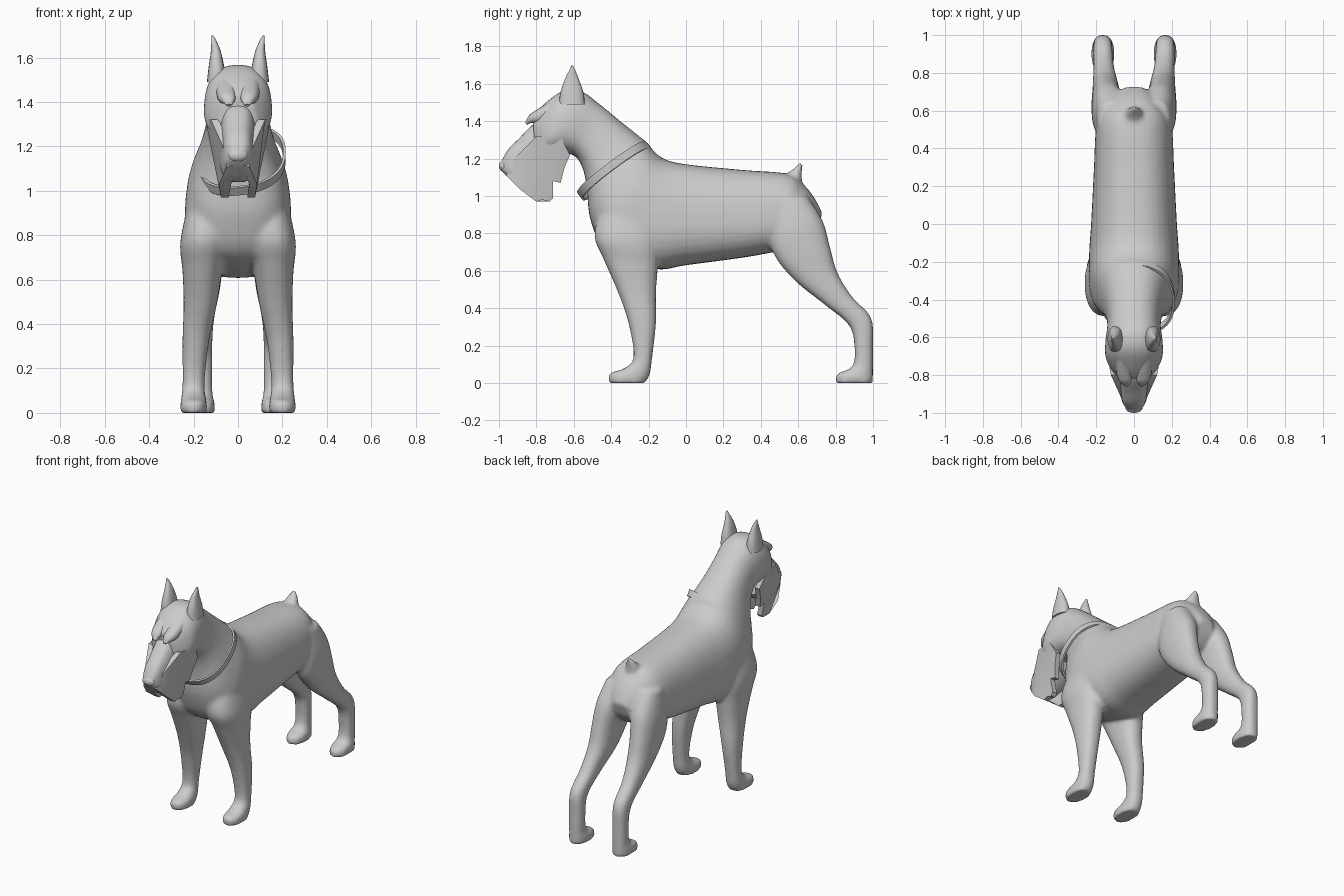
import bpy, bmesh, math
from mathutils import Vector

cube = bpy.data.objects.get("Cube")
if cube:
    bpy.data.objects.remove(cube, do_unlink=True)

grey = bpy.data.materials.new("light grey")
grey.use_nodes = True
colour = (0.6, 0.6, 0.6, 1)
grey.diffuse_color = colour
grey.node_tree.nodes["Principled BSDF"].inputs["Base Color"].default_value = colour


def signed_power(value, power):
    return math.copysign(abs(value) ** power, value)


def smooth_sections(sections, steps):
    """Run a smooth curve through every value of the given cross-sections."""
    rows = [Vector(row) for row in sections]
    result = []
    for i in range(len(rows) - 1):
        before, start = rows[max(i - 1, 0)], rows[i]
        end, after = rows[i + 1], rows[min(i + 2, len(rows) - 1)]
        for step in range(steps):
            t = step / steps
            tangent_in = (end - before) / 2
            tangent_out = (after - start) / 2
            bend = 3 * (end - start) - 2 * tangent_in - tangent_out
            twist = 2 * (start - end) + tangent_in + tangent_out
            result.append(start + tangent_in * t + bend * t * t + twist * t ** 3)
    return result + [rows[-1]]


def bridge_rings(bm, rings, closed=False):
    pairs = list(zip(rings, rings[1:]))
    if closed:
        pairs.append((rings[-1], rings[0]))
    for first, second in pairs:
        for i in range(len(first)):
            j = (i + 1) % len(first)
            bm.faces.new((first[i], first[j], second[j], second[i]))


def loft(bm, sections, side=1, power=0.85, taper=0, sides=32, steps=5):
    """Each section: first edge (y, z), second edge (y, z), centre x, half width."""
    rings = []
    for y0, z0, y1, z1, centre, half_width in smooth_sections(sections, steps):
        ring = []
        for i in range(sides):
            angle = math.tau * i / sides
            along = signed_power(math.cos(angle), power)
            across = signed_power(math.sin(angle), power) * (1 - taper * along)
            ring.append(bm.verts.new((
                side * (centre + half_width * across),
                (y0 + y1) / 2 + along * (y0 - y1) / 2,
                (z0 + z1) / 2 + along * (z0 - z1) / 2)))
        rings.append(ring)
    bridge_rings(bm, rings)
    bm.faces.new(rings[0])
    bm.faces.new(rings[-1])


def finish(name, bm, angle=40):
    bmesh.ops.recalc_face_normals(bm, faces=bm.faces[:])
    mesh = bpy.data.meshes.new(name)
    bm.to_mesh(mesh)
    bm.free()
    mesh.materials.append(grey)
    obj = bpy.data.objects.new(name, mesh)
    bpy.context.collection.objects.link(obj)
    bpy.ops.object.select_all(action='DESELECT')
    obj.select_set(True)
    bpy.context.view_layer.objects.active = obj
    bpy.ops.object.shade_smooth_by_angle(angle=math.radians(angle))
    return obj


# Trunk, neck and skull: upper edge, lower edge, centre, half width
trunk = [
    (.73, .91, .7, .82, 0, .06),
    (.68, 1, .65, .76, 0, .12),
    (.62, 1.07, .57, .72, 0, .17),
    (.54, 1.12, .47, .7, 0, .2),
    (.3, 1.14, .3, .67, 0, .21),
    (0, 1.17, 0, .63, 0, .225),
    (-.12, 1.2, -.17, .61, 0, .235),
    (-.18, 1.25, -.42, .7, 0, .235),
    (-.2, 1.28, -.51, .87, 0, .21),
    (-.25, 1.32, -.53, 1.04, 0, .175),
    (-.35, 1.4, -.55, 1.14, 0, .15),
    (-.46, 1.49, -.59, 1.21, 0, .14),
    (-.56, 1.56, -.66, 1.23, 0, .15),
    (-.66, 1.56, -.73, 1.22, 0, .15),
    (-.75, 1.5, -.78, 1.22, 0, .12),
    (-.82, 1.43, -.81, 1.25, 0, .08),
]

# Legs from top to sole: front edge, rear edge, centre, half width
front_leg = [
    (-.45, .96, -.14, .96, .13, .09),
    (-.49, .79, -.14, .75, .15, .11),
    (-.44, .66, -.15, .62, .16, .09),
    (-.37, .5, -.16, .48, .17, .075),
    (-.31, .33, -.16, .32, .19, .06),
    (-.28, .14, -.18, .14, .2, .05),
    (-.33, .08, -.19, .06, .2, .055),
    (-.41, .05, -.2, .03, .2, .06),
    (-.41, 0, -.22, 0, .2, .06),
]
hind_leg = [
    (.44, .98, .65, 1, .11, .08),
    (.44, .8, .73, .87, .13, .09),
    (.48, .67, .77, .73, .145, .08),
    (.59, .54, .81, .59, .15, .07),
    (.74, .42, .89, .46, .16, .055),
    (.87, .31, .99, .35, .165, .05),
    (.9, .2, 1, .2, .165, .05),
    (.89, .09, 1, .09, .165, .05),
    (.81, .05, 1, .04, .165, .06),
    (.8, 0, 1, 0, .165, .06),
]
tail = [
    (.5, 1.06, .63, 1.03, 0, .06),
    (.53, 1.11, .62, 1.08, 0, .05),
    (.58, 1.15, .62, 1.13, 0, .035),
    (.605, 1.18, .625, 1.17, 0, .015),
]

# Body parts fused into one soft skin
bm = bmesh.new()
loft(bm, trunk, taper=.1, power=.8)
loft(bm, tail)
for side in (1, -1):
    loft(bm, front_leg, side)
    loft(bm, hind_leg, side)
body = finish("body", bm)
fuse = body.modifiers.new("fuse", 'REMESH')
fuse.mode = 'VOXEL'
fuse.voxel_size = 0.012
fuse.use_smooth_shade = True
soften = body.modifiers.new("soften", 'SMOOTH')
soften.factor = 0.5
soften.iterations = 8

# Muzzle and nose
bm = bmesh.new()
loft(bm, [
    (-.74, 1.42, -.66, 1.14, 0, .1),
    (-.82, 1.38, -.77, 1.06, 0, .085),
    (-.89, 1.31, -.87, 1.04, 0, .075),
    (-.95, 1.25, -.94, 1.09, 0, .06),
    (-.99, 1.18, -.98, 1.13, 0, .035),
], power=.7, taper=.12)
finish("muzzle", bm)
bm = bmesh.new()
bmesh.ops.create_uvsphere(bm, u_segments=20, v_segments=12, radius=1)
bmesh.ops.scale(bm, vec=(.045, .025, .03), verts=bm.verts)
bmesh.ops.translate(bm, vec=(0, -.975, 1.16), verts=bm.verts)
finish("nose", bm)

# Ragged whisker flap outline as (y, z), lower edge first
flap = [(-.96, 1.11), (-.88, 1.03), (-.8, .97), (-.77, .98), (-.73, .97),
        (-.71, .99), (-.71, 1.08), (-.67, 1.07), (-.65, 1.15), (-.62, 1.22),
        (-.67, 1.32), (-.8, 1.32), (-.92, 1.2)]


def flap_width(y, z):
    return min(.075 + (z - .96) * .2, .05 + (y + .96) * .45)


for side, label in ((1, "left"), (-1, "right")):
    bm = bmesh.new()
    layers = [[bm.verts.new((side * (flap_width(y, z) - depth), y, z)) for y, z in flap]
              for depth in (0, .035)]
    bridge_rings(bm, layers)
    caps = [bm.faces.new(layer) for layer in layers]
    bmesh.ops.triangulate(bm, faces=caps)
    finish(label + "_whiskers", bm)

    # Overhanging brow tuft
    bm = bmesh.new()
    loft(bm, [
        (-.72, 1.51, -.72, 1.4, .05, .05),
        (-.8, 1.46, -.79, 1.39, .05, .042),
        (-.84, 1.43, -.83, 1.39, .045, .03),
        (-.86, 1.39, -.85, 1.38, .04, .012),
    ], side, sides=16)
    finish(label + "_brow", bm)

    # Upright pointed ear
    bm = bmesh.new()
    loft(bm, [
        (-.68, 1.49, -.54, 1.49, .095, .045),
        (-.67, 1.56, -.55, 1.56, .097, .035),
        (-.645, 1.63, -.575, 1.63, .1, .022),
        (-.62, 1.68, -.595, 1.68, .11, .01),
        (-.612, 1.7, -.606, 1.7, .115, .003),
    ], side, sides=20)
    finish(label + "_ear", bm)

# Loose collar band, tilted along the neck base
bm = bmesh.new()
down_neck = Vector((0, .8, .6))
up_neck = Vector((0, -.6, .8))
centre = Vector((.015, -.385, 1.135))
rings = []
for inset, height in ((0, -.022), (0, .022), (.012, .022), (.012, -.022)):
    ring = []
    for i in range(64):
        angle = math.tau * i / 64
        x = (.2 - inset) * signed_power(math.sin(angle), .85)
        reach = (.228 - inset) * signed_power(math.cos(angle), .85)
        ring.append(bm.verts.new(centre + Vector((x, 0, 0)) + down_neck * reach
                                 + up_neck * (height + x * .15)))
    rings.append(ring)
bridge_rings(bm, rings, closed=True)
finish("collar", bm)
